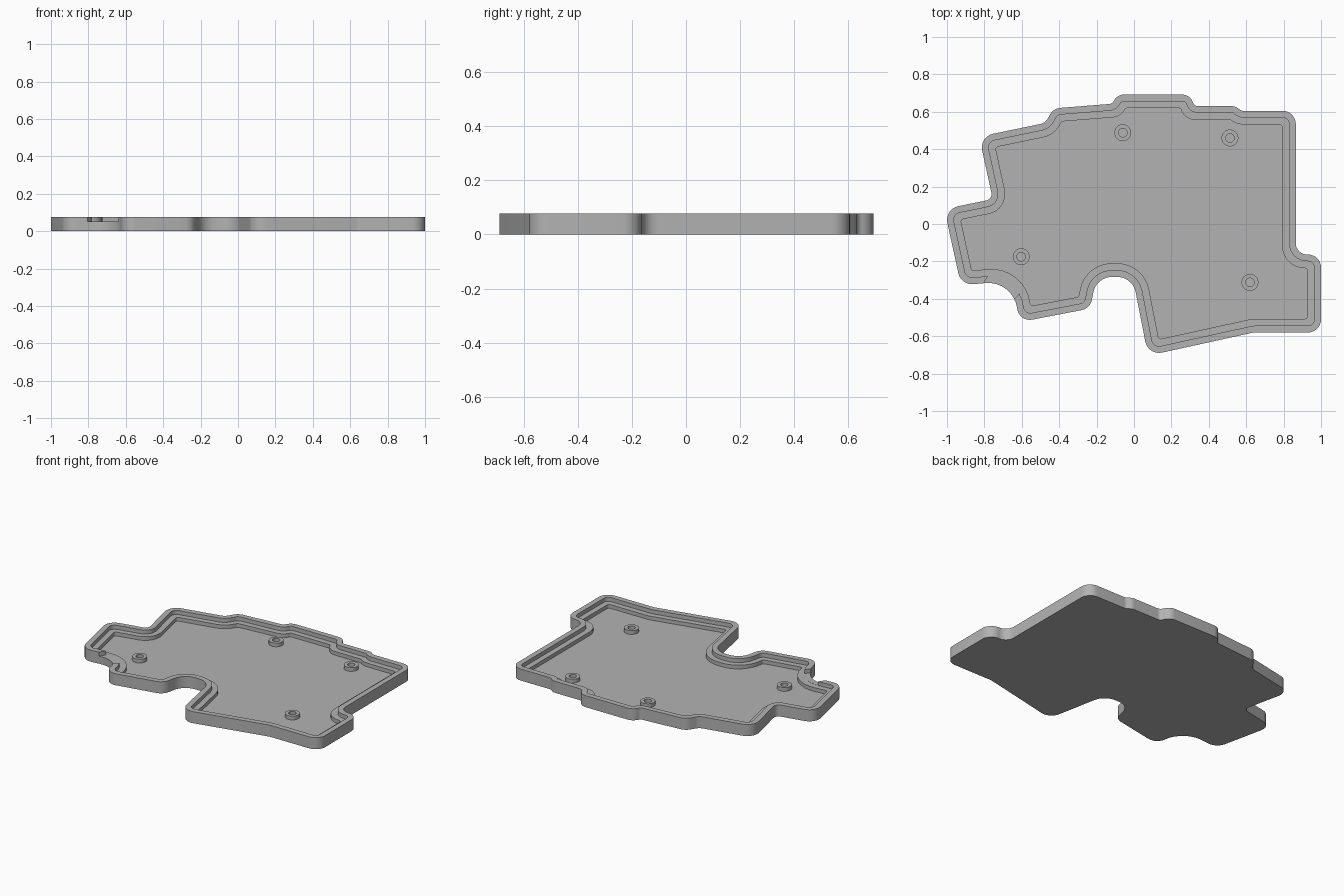
import bpy, bmesh, math
from mathutils import Vector

if "Cube" in bpy.data.objects:
    bpy.data.objects.remove(bpy.data.objects["Cube"])

HEIGHT, LEDGE, FLOOR = 0.077, 0.05, 0.025
LIP, WALL = 0.036, 0.073          # inward offsets of the lip and of the ledge

grey = bpy.data.materials.new("case grey")
grey.use_nodes = True
grey.diffuse_color = (0.45, 0.45, 0.45, 1)
grey.node_tree.nodes["Principled BSDF"].inputs["Base Color"].default_value = (0.45, 0.45, 0.45, 1)

# Clockwise outline corners: x, y, fillet radius
OUTLINE = [
    (-0.115, 0.643, .03), (-0.09, 0.692, .06), (0.30, 0.692, .06), (0.322, 0.63, .03),
    (0.54, 0.63, .05), (0.575, 0.605, .03), (0.865, 0.605, .07), (0.865, -0.163, .06),
    (1.0, -0.163, .07), (1.0, -0.58, .07), (0.64, -0.58, .05), (0.075, -0.704, .075),
    (-0.007, -0.283, .1), (-0.20, -0.283, .1), (-0.235, -0.452, .07), (-0.615, -0.525, .075),
    (-0.645, -0.302, .17), (-0.925, -0.328, .075), (-1.014, 0.08, .075), (-0.755, 0.133, .035),
    (-0.828, 0.467, .075), (-0.475, 0.54, .06), (-0.43, 0.618, .07),
]


def rounded_loop(offset, segs=8):
    """Outline moved inward by offset, with every corner filleted."""
    n = len(OUTLINE)
    pts = [Vector(p[:2]) for p in OUTLINE]
    dirs = [(pts[(i + 1) % n] - pts[i]).normalized() for i in range(n)]
    corners, tangents = [], []
    for i in range(n):
        a, b = dirs[i - 1], dirs[i]
        na, nb = Vector((a.y, -a.x)), Vector((b.y, -b.x))
        corners.append(pts[i] + (na + nb) * offset / (1 + na.dot(nb)))
        turn = a.x * b.y - a.y * b.x
        r = max(OUTLINE[i][2] + (offset if turn > 0 else -offset), 0.015)
        tangents.append(r * math.tan(a.angle(b) / 2))
    loop = []
    for i in range(n):
        c, t = corners[i], tangents[i]
        before = (corners[i - 1] - c).length
        after = (corners[(i + 1) % n] - c).length
        t *= min(1, 0.98 * before / (t + tangents[i - 1]),
                 0.98 * after / (t + tangents[(i + 1) % n]))
        a, b = dirs[i - 1], dirs[i]
        half = a.angle(b) / 2
        r = t / math.tan(half)
        side = 1 if a.x * b.y - a.y * b.x > 0 else -1
        start = c - a * t
        centre = start + Vector((-a.y, a.x)) * side * r
        for k in range(segs + 1):
            ang = side * 2 * half * k / segs
            v = start - centre
            loop.append(centre + Vector((v.x * math.cos(ang) - v.y * math.sin(ang),
                                         v.x * math.sin(ang) + v.y * math.cos(ang))))
    return loop


def build(name, rings, cap=True):
    """Join matching rings of (2D loop, z) into one skin."""
    bm = bmesh.new()
    rows = [[bm.verts.new((p.x, p.y, z)) for p in loop] for loop, z in rings]
    n = len(rows[0])
    pairs = list(zip(rows, rows[1:]))
    if not cap:
        pairs.append((rows[-1], rows[0]))
    for lo, hi in pairs:
        for i in range(n):
            j = (i + 1) % n
            bm.faces.new((lo[i], lo[j], hi[j], hi[i]))
    if cap:
        bm.faces.new(rows[0])
        bm.faces.new(rows[-1])
    bmesh.ops.recalc_face_normals(bm, faces=bm.faces)
    mesh = bpy.data.meshes.new(name)
    bm.to_mesh(mesh)
    bm.free()
    mesh.materials.append(grey)
    obj = bpy.data.objects.new(name, mesh)
    bpy.context.collection.objects.link(obj)
    return obj


def activate(obj):
    bpy.ops.object.select_all(action='DESELECT')
    obj.select_set(True)
    bpy.context.view_layer.objects.active = obj


def circle(x, y, r, n=32):
    return [Vector((x + r * math.cos(math.tau * k / n), y + r * math.sin(math.tau * k / n)))
            for k in range(n)]


# Tray: floor, wall, stepped lip
outer, lip, ledge = (rounded_loop(d) for d in (0, LIP, WALL))
tray = build("tray", [(outer, 0), (outer, HEIGHT), (lip, HEIGHT), (lip, LEDGE),
                      (ledge, LEDGE), (ledge, FLOOR)])

# Opening through the lip above the curved front recess
notch = [Vector(p) for p in ((-.82, -.34), (-.765, -.258), (-.70, -.2),
                             (-.55, -.29), (-.60, -.355), (-.66, -.425))]
cutter = build("notch_cutter", [(notch, LEDGE + 0.0006), (notch, HEIGHT + 0.05)])
cutter.hide_render = True
cut = tray.modifiers.new("notch", 'BOOLEAN')
cut.operation, cut.solver, cut.object = 'DIFFERENCE', 'EXACT', cutter
activate(tray)
bpy.ops.object.modifier_apply(modifier=cut.name)
bpy.data.objects.remove(cutter)
bpy.ops.object.shade_smooth_by_angle(angle=math.radians(30))

# Screw standoffs
for i, (x, y) in enumerate([(-.06, .488), (.513, .46), (-.603, -.175), (.62, -.312)]):
    big, small = circle(x, y, .045), circle(x, y, .023)
    post = build(f"standoff_{i + 1}", [(big, FLOOR - .002), (big, LEDGE),
                                       (small, LEDGE), (small, FLOOR - .002)], cap=False)
    activate(post)
    bpy.ops.object.shade_smooth_by_angle(angle=math.radians(30))
